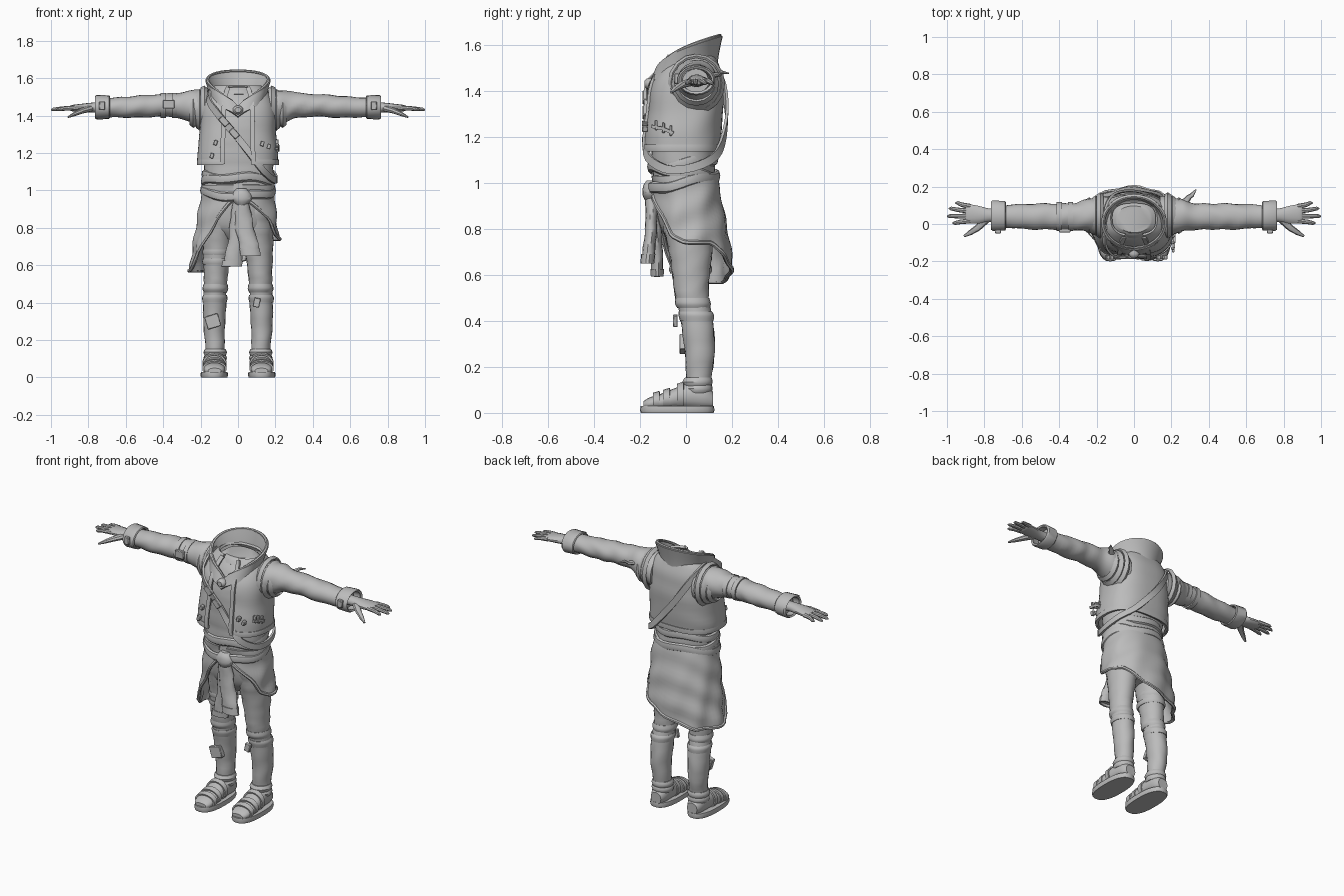
import bpy, bmesh, math
from mathutils import Vector, Matrix

cloth = bpy.data.materials.new("plain_grey")
cloth.diffuse_color = (0.5, 0.5, 0.5, 1)
TAU = math.tau


def finish(name, bm):
    bmesh.ops.recalc_face_normals(bm, faces=bm.faces[:])
    me = bpy.data.meshes.new(name)
    bm.to_mesh(me)
    bm.free()
    me.materials.append(cloth)
    ob = bpy.data.objects.new(name, me)
    bpy.context.collection.objects.link(ob)
    return ob


def sheet(name, f, nu, nv, closed=True, thick=0, caps=False):
    """Grid surface from f(u, v), optionally thickened or capped."""
    bm = bmesh.new()
    cols = nu if closed else nu + 1
    g = [[bm.verts.new(f(i / nu, j / nv)) for i in range(cols)] for j in range(nv + 1)]
    for j in range(nv):
        for i in range(nu):
            k = (i + 1) % cols
            bm.faces.new((g[j][i], g[j][k], g[j + 1][k], g[j + 1][i]))
    if caps:
        bm.faces.new(g[0])
        bm.faces.new(g[-1])
    bmesh.ops.recalc_face_normals(bm, faces=bm.faces[:])
    if thick:
        bmesh.ops.solidify(bm, geom=bm.faces[:], thickness=thick)
    return finish(name, bm)


def spow(v, p):
    return math.copysign(abs(v) ** p, v)


def catmull(rows, v):
    t = v * (len(rows) - 1)
    i = min(int(t), len(rows) - 2)
    t -= i
    a, b, c, d = (rows[max(0, min(len(rows) - 1, i + k))] for k in (-1, 0, 1, 2))
    return [0.5 * (2 * q + (r - p) * t + (2 * p - 5 * q + 4 * r - s) * t * t
                   + (3 * q - p - 3 * r + s) * t ** 3) for p, q, r, s in zip(a, b, c, d)]


def loft(name, rows, axis='Z', sx=1, n=20, p=1.0, wr=0.0, freq=60, arc=None, thick=0, sub=4, caps=True):
    """Rows are (position, centre 1, centre 2, radius 1, radius 2); angle starts at the front."""
    def f(u, v):
        t, c1, c2, r1, r2 = catmull(rows, v)
        a = TAU * u if arc is None else math.radians(arc[0] + (arc[1] - arc[0]) * u)
        w = 1 + wr * math.sin(freq * t + 2.5 * math.sin(a + sx) + 1.3 * math.sin(2 * a + 9 * t))
        q1, q2 = c1 + r1 * w * spow(math.sin(a), p), c2 - r2 * w * spow(math.cos(a), p)
        x, y, z = {'Z': (q1, q2, t), 'X': (t, q1, q2), 'Y': (q1, t, q2)}[axis]
        return x * sx, y, z
    return sheet(name, f, n, sub * (len(rows) - 1), arc is None, thick, caps and not thick)


def sweep(name, pts, w, t, n=8, out=None, closed=False):
    """Band or rod along points; w and t are half sizes, numbers or per-point lists."""
    P = [Vector(q) for q in pts]
    m = len(P)
    W = w if isinstance(w, list) else [w] * m
    T = t if isinstance(t, list) else [t] * m

    def f(u, v):
        i = round(v * (m if closed else m - 1)) % m
        tan = (P[(i + 1) % m] - P[i - 1]) if closed else P[min(i + 1, m - 1)] - P[max(i - 1, 0)]
        tan.normalize()
        o = Vector(out) if out else Vector((P[i].x, P[i].y, 0.0))
        side = tan.cross(o).normalized()
        o = side.cross(tan)
        k = 1.414 if n == 4 else 1
        a = TAU * u + (math.pi / 4 if n == 4 else 0)
        return P[i] + side * (W[i] * k * math.cos(a)) + o * (T[i] * k * math.sin(a))
    return sheet(name, f, n, m if closed else m - 1, caps=not closed)


def box(name, loc, size, rot=0.0):
    bm = bmesh.new()
    bmesh.ops.create_cube(bm, size=1)
    bm.transform(Matrix.Translation(loc) @ Matrix.Rotation(rot, 4, 'Y') @ Matrix.Diagonal((*size, 1)))
    bmesh.ops.bevel(bm, geom=bm.edges[:], offset=0.003, segments=1, affect='EDGES')
    return finish(name, bm)


# Shirt and hips
loft("shirt", [(.95, 0, -.005, .18, .135), (1.03, 0, -.01, .18, .135), (1.12, .005, -.012, .185, .138),
               (1.25, 0, -.005, .19, .148), (1.38, 0, 0, .19, .145), (1.46, 0, .015, .172, .128),
               (1.52, 0, .025, .13, .095), (1.55, 0, .025, .09, .07)], n=32, p=.85, wr=.018, freq=75)
loft("hips", [(.74, 0, .01, .09, .08), (.8, 0, .005, .17, .115), (.88, 0, 0, .185, .13),
              (1.0, 0, -.005, .182, .135)], n=24, p=.9)

# Open vest with thick hem and front edges
vest = [(1.14, 0, -.02, .215, .165), (1.2, -.002, -.017, .215, .168), (1.32, 0, -.003, .204, .165),
        (1.42, 0, .002, .2, .158), (1.48, 0, .014, .188, .138), (1.53, 0, .025, .16, .112),
        (1.56, 0, .03, .125, .095)]
loft("vest", vest, n=44, p=.78, arc=(17, 343), thick=.014, wr=.008, freq=40)
for a in (17, 343):
    edge = []
    for k in range(13):
        z, cx, cy, rx, ry = catmull(vest, k / 13)
        s = math.radians(a)
        edge.append((cx + rx * spow(math.sin(s), .78), cy - ry * spow(math.cos(s), .78) - .004, z))
    sweep("vest_front_trim", edge, .012, .006, n=4, out=(0, -1, 0))
loft("vest_hem", [(1.135, 0, -.02, .219, .17), (1.15, 0, -.02, .22, .171), (1.165, 0, -.019, .218, .17)],
     n=44, p=.78, arc=(17, 343), thick=.008, sub=2)


# Tall flared collar, high at the nape and meeting in a front V
def collar(u, v):
    a = TAU * u
    c = (1 - math.cos(a)) / 2
    h = c ** .4
    z0, z1 = 1.39 + .13 * h, 1.445 + .195 * h
    flare = v ** 1.3
    front, back = -.158 + .03 * v, .125 + .022 * flare
    y = front + (back - front) * c
    return (.137 + .026 * flare) * math.sin(a), y, z0 + (z1 - z0) * v


sheet("collar", collar, 32, 5, thick=.013)
sweep("collar_rim", [collar(k / 32, 1) for k in range(32)], .007, .009, n=6, closed=True)
loft("neckline_ring", [(1.515, 0, .015, .108, .092), (1.535, 0, .02, .1, .083), (1.545, 0, .02, .09, .072)], n=24, thick=.008)
loft("collar_toggle", [(-.18, 0, 1.43, .016, .014), (-.165, 0, 1.43, .028, .024), (-.14, 0, 1.43, .028, .024)], 'Y', n=10)

# Cross-body strap with buckles
strap = [(-.15, -.03, 1.54), (-.155, -.11, 1.48), (-.12, -.162, 1.425), (-.06, -.172, 1.35), (0, -.17, 1.28),
         (.07, -.175, 1.19), (.13, -.165, 1.11), (.185, -.09, 1.06), (.205, 0, 1.06), (.185, .09, 1.09),
         (.12, .145, 1.14), (.03, .172, 1.24), (-.05, .175, 1.34), (-.12, .15, 1.45), (-.155, .08, 1.52)]
strap = [catmull(strap + strap[:1], k / 45) for k in range(45)]
sweep("shoulder_strap", strap, .018, .006, n=4, closed=True)
for x, z in ((-.075, 1.37), (-.02, 1.305)):
    box("strap_buckle", (x, -.178, z), (.055, .02, .035), math.radians(48))
for x, z in ((-.14, 1.185), (-.12, 1.255), (.13, 1.25), (.165, 1.235)):
    box("vest_clasp", (x, -.178, z), (.02, .025, .028), .3)
for k in range(3):
    box("side_clasp", (.207, -.13 + .032 * k, 1.25 - .012 * k), (.02, .012, .045))
sweep("side_lacing", [(.209, -.15, 1.245), (.214, -.1, 1.235), (.216, -.055, 1.215)], .007, .006, n=4)

# Garment tied round the waist
HEM = [(0, .97), (12, .95), (30, .9), (50, .85), (65, .77), (90, .74), (125, .74), (150, .67), (180, .62),
       (220, .57), (270, .57), (290, .61), (310, .72), (330, .84), (350, .94), (360, .97)]


def hem(d):
    for (a, p), (b, q) in zip(HEM, HEM[1:]):
        if d <= b:
            return p + (q - p) * (d - a) / (b - a)
    return HEM[-1][1]


def skirt(u, v):
    d = 6 + 348 * u
    a = math.radians(d)
    z = 1.03 + (hem(d) - 1.03) * v
    k = (1.03 - z) / .45
    rx = .192 + (.04 if d < 180 else .062) * k
    ry = .15 - .03 * k if math.cos(a) > 0 else .137 + .065 * math.sin(min(k * 1.5, 1.75))
    w = 1 + .035 * k * math.sin(9 * a + 5 * v) + .022 * math.sin(42 * z + 3 * math.sin(a * 1.5))
    return rx * w * spow(math.sin(a), .9), -.002 - ry * w * spow(math.cos(a), .9), z


sheet("tied_skirt", skirt, 60, 16, closed=False, thick=.012)
sweep("skirt_hem", [skirt(k / 60, 1) for k in range(61)], .01, .009, n=6)
for i, (z0, dz) in enumerate(((1.0, .03), (1.045, -.025), (1.085, .02))):
    ring = [((.19 - .004 * i) * math.sin(TAU * k / 36), -.012 - (.148 - .004 * i) * math.cos(TAU * k / 36),
             z0 - dz * math.cos(TAU * k / 36) + .007 * math.sin(TAU * k / 9)) for k in range(36)]
    sweep("waist_fold", ring, .025, .013, n=8, closed=True)
loft("waist_knot", [(.92, .02, -.15, .03, .025), (.95, .02, -.155, .05, .035), (.985, .02, -.155, .048, .033),
                    (1.01, .02, -.15, .025, .02)], n=12, wr=.06)
loft("tied_sleeve_front", [(.665, .065, -.165, .05, .026), (.7, .06, -.162, .052, .027), (.8, .035, -.152, .05, .026),
                           (.9, .025, -.15, .042, .026), (.97, .02, -.15, .03, .025)], n=14, wr=.06)
loft("tied_sleeve_back", [(.6, -.032, -.125, .05, .024), (.64, -.025, -.125, .048, .026), (.75, -.005, -.128, .045, .025),
                          (.85, .0, -.135, .042, .025), (.97, .01, -.145, .03, .025)], n=14, wr=.06)
loft("tied_cuff_front", [(.65, .068, -.168, .055, .03), (.69, .062, -.164, .056, .031)], n=14, thick=.01)
loft("tied_cuff_back", [(.592, -.034, -.125, .056, .028), (.625, -.028, -.125, .055, .029)], n=14, thick=.01)

for s in (-1, 1):
    # Legs, knee folds and ankle wraps
    loft("trouser_leg", [(.47, .12, .028, .062, .07), (.56, .118, .022, .065, .077), (.7, .11, .02, .078, .094),
                         (.82, .1, .01, .088, .113), (.9, .095, 0, .088, .12)], sx=s, wr=.03, freq=70)
    loft("lower_leg", [(.08, .123, .055, .047, .05), (.15, .122, .055, .05, .054), (.25, .127, .06, .056, .064),
                       (.38, .125, .05, .062, .07), (.5, .12, .028, .058, .068)], sx=s, wr=.025, freq=55)
    loft("knee_fold", [(.455, .121, .033, .062, .07), (.475, .121, .03, .069, .078), (.5, .12, .027, .064, .074)],
         sx=s, thick=.008)
    loft("calf_wrap", [(.4, .125, .047, .064, .073), (.425, .124, .044, .068, .077), (.44, .123, .04, .063, .073)],
         sx=s, thick=.006)
    for z in (.105, .135):
        loft("ankle_wrap", [(z - .018, .122, .05, .056, .06), (z, .122, .05, .063, .066),
                            (z + .018, .122, .053, .054, .058)], sx=s, sub=2)
    # Sandals
    loft("sole", [(0, .127, -.038, .07, .158), (.012, .127, -.038, .074, .162), (.03, .127, -.038, .071, .159)],
         sx=s, n=28, p=.8, sub=1)
    loft("foot", [(-.185, .125, .035, .035, .015), (-.16, .126, .04, .054, .026), (-.1, .127, .05, .06, .036),
                  (-.04, .126, .065, .058, .046), (.02, .124, .075, .056, .058), (.08, .123, .07, .05, .055),
                  (.118, .123, .055, .034, .035)], 'Y', sx=s, n=16, p=.9)
    for y, z, h in ((-.13, .047, .04), (-.085, .056, .044), (-.025, .07, .057)):
        loft("sandal_strap", [(y - .014, .126, z, .066, h), (y + .014, .126, z + .004, .066, h + .005)],
             'Y', sx=s, n=18, thick=.009, sub=1)
    # Sleeves, armholes and cuffs
    loft("sleeve", [(.14, .045, 1.425, .1, .105), (.2, .045, 1.435, .1, .1), (.26, .045, 1.45, .085, .085),
                    (.32, .04, 1.455, .072, .067), (.42, .04, 1.455, .069, .06), (.5, .04, 1.45, .07, .06),
                    (.6, .04, 1.445, .066, .056), (.72, .042, 1.443, .058, .05)], 'X', sx=s, wr=.035, freq=50, sub=5)
    for x, ry, rz in ((.18, .125, .13), (.205, .108, .112), (.24, .098, .096)):
        loft("armhole_trim", [(x - .018, .045, 1.428, ry - .012, rz - .012), (x, .045, 1.43, ry, rz),
                              (x + .02, .045, 1.434, ry - .014, rz - .014)], 'X', sx=s, n=16, thick=.01, sub=1)
    loft("cuff", [(.685, .043, 1.445, .074, .058), (.69, .043, 1.445, .08, .063), (.755, .045, 1.445, .083, .066),
                  (.765, .045, 1.445, .076, .06)], 'X', sx=s, n=18, thick=.012, sub=1)
    box("cuff_button", (s * .727, -.04, 1.452), (.03, .02, .045))
    # Hands with spread fingers
    loft("palm", [(.7, .045, 1.443, .036, .028), (.77, .047, 1.443, .036, .027), (.83, .05, 1.442, .048, .022),
                  (.885, .055, 1.44, .052, .017), (.9, .056, 1.44, .047, .011)], 'X', sx=s, n=14)
    for y0, x1, y1 in ((.094, .955, .113), (.068, .99, .083), (.042, 1.0, .042), (.017, .97, .005)):
        sweep("finger", [(s * .875, y0, 1.441), (s * (.89 + x1) / 2, (y0 + y1) / 2, 1.438), (s * (x1 - .012), y1, 1.433),
                         (s * x1, y1, 1.43)], [.014, .012, .01, .004], [.013, .011, .009, .004], out=(0, 0, 1))
    sweep("thumb", [(s * .79, .025, 1.438), (s * .835, -.02, 1.425), (s * .875, -.046, 1.408), (s * .908, -.065, 1.392)],
          [.022, .018, .014, .006], [.018, .015, .011, .005], out=(0, 0, 1))

# One-sided details: arm bands, torn shoulder tuft, leg patches and bandages
for x in (.34, .4):
    loft("arm_band", [(x - .014, .04, 1.455, .077, .067), (x + .014, .04, 1.455, .077, .067)], 'X', sx=-1, thick=.01, sub=1)
box("arm_band_plate", (-.37, -.035, 1.46), (.06, .02, .045))
sweep("shoulder_tuft", [(.26, .1, 1.465), (.295, .145, 1.47), (.31, .155, 1.48), (.332, .185, 1.475)],
      [.024, .014, .012, .003], [.014, .009, .008, .003], out=(0, 0, 1))
for z in (.62, .67, .72):
    loft("thigh_bandage", [(z - .015, .114, .02, .074, .088), (z, .113, .02, .08, .094), (z + .015, .112, .02, .077, .092)],
         sx=-1, thick=.006, sub=1)
box("shin_patch", (-.135, -.013, .3), (.075, .03, .07), -.3)
box("knee_patch", (.1, -.046, .4), (.035, .02, .05), .2)

# Smooth shading with crisp folds
bpy.ops.object.select_all(action='SELECT')
bpy.context.view_layer.objects.active = bpy.context.selected_objects[0]
bpy.ops.object.shade_smooth_by_angle(angle=math.radians(38))
